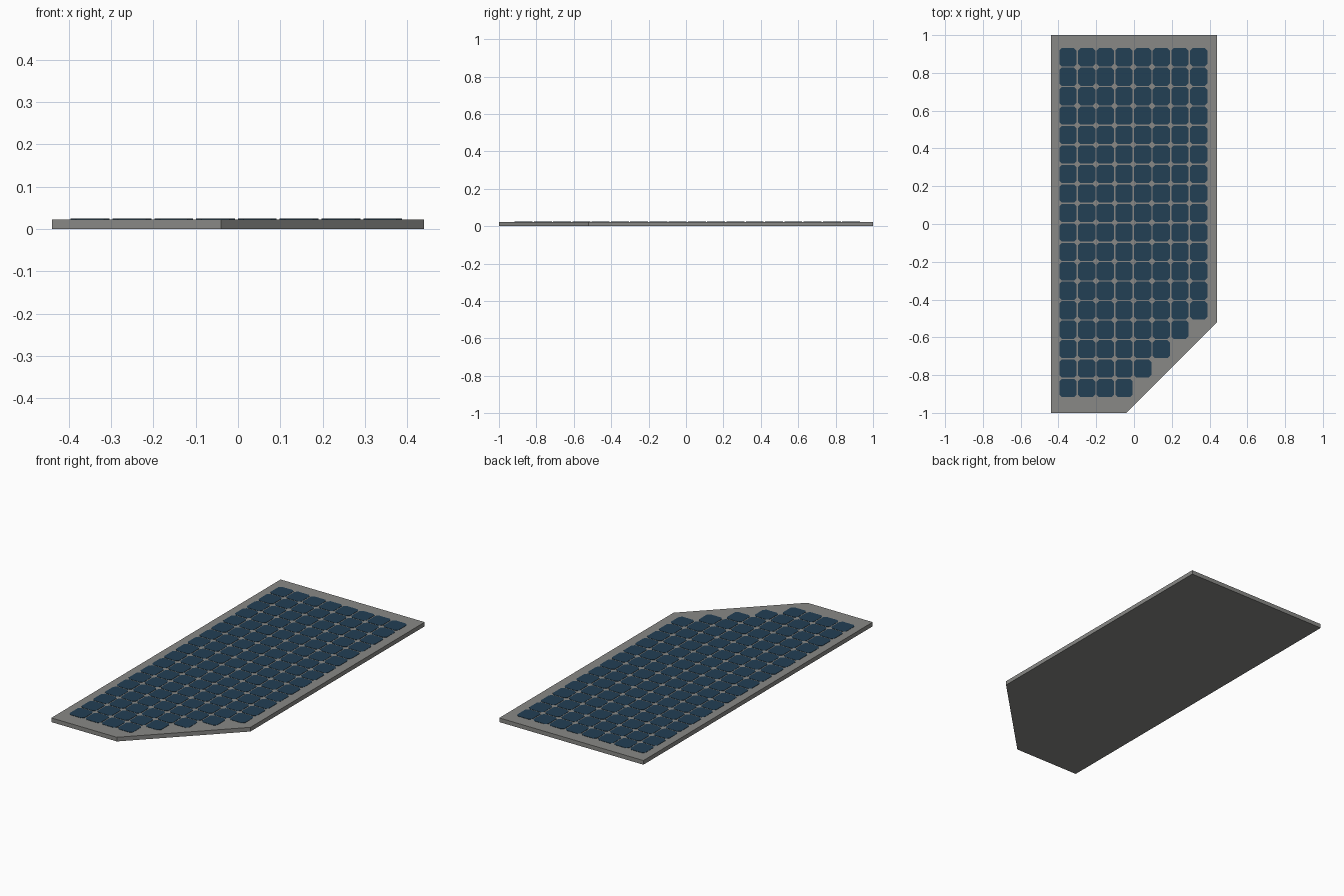
import bpy, bmesh

if "Cube" in bpy.data.objects:
    bpy.data.objects.remove(bpy.data.objects["Cube"])

def material(name, rgb):
    m = bpy.data.materials.new(name)
    m.diffuse_color = (*rgb, 1.0)
    m.use_nodes = True
    m.node_tree.nodes["Principled BSDF"].inputs["Base Color"].default_value = m.diffuse_color
    return m

grey = material("panel grey", (0.25, 0.25, 0.24))
blue = material("cell blue", (0.016, 0.05, 0.09))

def prism(bm, outline, z0, z1):
    # closed extrusion of a counter-clockwise outline
    face = bm.faces.new([bm.verts.new((x, y, z0)) for x, y in outline])
    top = bmesh.ops.extrude_face_region(bm, geom=[face])["geom"]
    for v in top:
        if isinstance(v, bmesh.types.BMVert):
            v.co.z = z1

def finish(bm, name, mat):
    bmesh.ops.recalc_face_normals(bm, faces=bm.faces)
    mesh = bpy.data.meshes.new(name)
    bm.to_mesh(mesh)
    bm.free()
    mesh.materials.append(mat)
    bpy.context.collection.objects.link(bpy.data.objects.new(name, mesh))

# Backing board with one cut corner
bm = bmesh.new()
prism(bm, [(-0.44, -1), (-0.04, -1), (0.44, -0.52), (0.44, 1), (-0.44, 1)], 0, 0.023)
finish(bm, "backing_board", grey)

# Solar cells: octagonal thin plates, stepped along the cut corner
COLS, ROWS = 8, 18
X0, Y0, PX, PY = -0.399, 0.934, 0.0988, 0.103
GAP, CUT = 0.007, 0.013
bm = bmesh.new()
for c in range(COLS):
    for r in range(ROWS - max(0, c - 3)):
        cx, cy = X0 + PX * (c + 0.5), Y0 - PY * (r + 0.5)
        a, b = (PX - GAP) / 2, (PY - GAP) / 2
        pts = [(a, -b + CUT), (a, b - CUT), (a - CUT, b), (-a + CUT, b),
               (-a, b - CUT), (-a, -b + CUT), (-a + CUT, -b), (a - CUT, -b)]
        prism(bm, [(cx + x, cy + y) for x, y in pts], 0.0225, 0.0245)
finish(bm, "solar_cells", blue)
